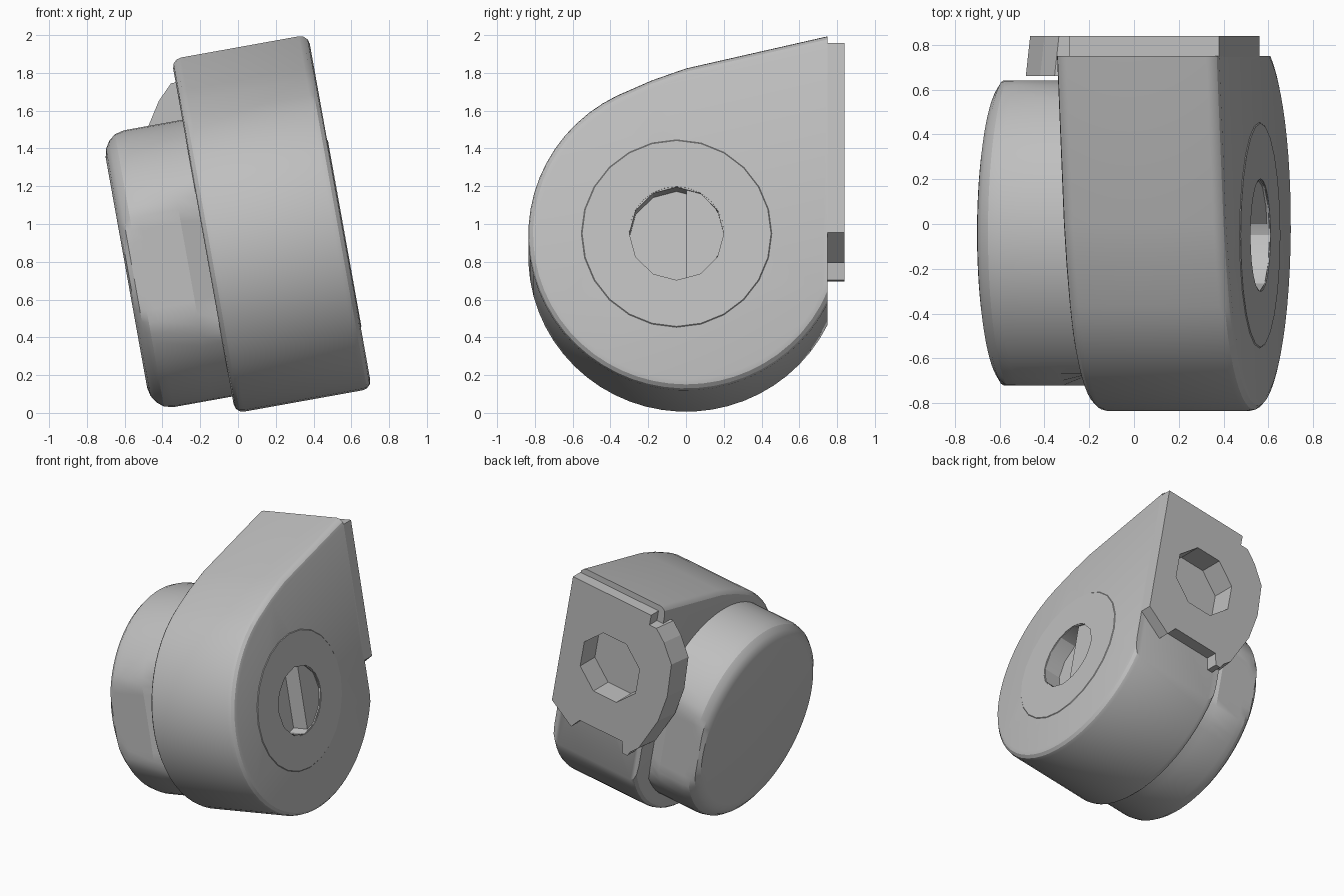
import bpy, bmesh
from math import sin, cos, pi, radians, degrees, acos
from mathutils import Matrix

if "Cube" in bpy.data.objects:
    bpy.data.objects.remove(bpy.data.objects["Cube"])

TILT = Matrix.Rotation(radians(-10.2), 4, 'Y')

grey = bpy.data.materials.new("grey")
grey.use_nodes = True
COLOUR = (0.52, 0.52, 0.52, 1)
grey.diffuse_color = COLOUR
grey.node_tree.nodes["Principled BSDF"].inputs["Base Color"].default_value = COLOUR


def finish(name, bm):
    """Turn a bmesh into a tilted object."""
    bmesh.ops.recalc_face_normals(bm, faces=bm.faces[:])
    mesh = bpy.data.meshes.new(name)
    bm.to_mesh(mesh)
    bm.free()
    mesh.materials.append(grey)
    ob = bpy.data.objects.new(name, mesh)
    ob.matrix_world = TILT
    bpy.context.collection.objects.link(ob)
    return ob


def loft(rings, cap=True):
    """Skin a list of equal point rings."""
    bm = bmesh.new()
    loops = [[bm.verts.new(p) for p in ring] for ring in rings]
    n = len(loops[0])
    for a, b in zip(loops, loops[1:]):
        for i in range(n):
            j = (i + 1) % n
            bm.faces.new((a[i], a[j], b[j], b[i]))
    if cap:
        bm.faces.new(loops[0])
        bm.faces.new(loops[-1])
    return bm


def prism_x(pts, x0, x1):
    return loft([[(x, y, z) for y, z in pts] for x in (x0, x1)])


def prism_y(pts, y0, y1, lean=0):
    """Extrude along y; lean shifts the first end sideways."""
    return loft([[(x + s, y, z) for x, z in pts] for y, s in ((y0, lean), (y1, 0))])


def arc(cx, cy, r, a0, a1, n):
    return [(cx + r * cos(radians(a0 + (a1 - a0) * i / n)),
             cy + r * sin(radians(a0 + (a1 - a0) * i / n))) for i in range(n + 1)]


def cut(ob, cutter_bm):
    cutter = finish("cutter", cutter_bm)
    cutter.hide_render = True
    mod = ob.modifiers.new("cut", 'BOOLEAN')
    mod.operation, mod.solver, mod.object = 'DIFFERENCE', 'EXACT', cutter
    bpy.context.view_layer.objects.active = ob
    bpy.ops.object.modifier_apply(modifier="cut")
    bpy.data.objects.remove(cutter)


def smooth(ob, angle=30):
    bpy.ops.object.select_all(action='DESELECT')
    ob.select_set(True)
    bpy.context.view_layer.objects.active = ob
    bpy.ops.object.shade_smooth_by_angle(angle=radians(angle))


LEFT, RIGHT, BACK = -0.015, 0.72, 0.75
HUB_Y, HUB_Z = -0.05, 0.835


def teardrop(inset):
    """Body outline, drawn in by an inset except at the flat back."""
    r = 0.835 - inset
    end = 360 - degrees(acos(BACK / r))
    return arc(0, HUB_Z, r, 116, end, 36) + [
        (BACK, 1.905 - inset), (0, 1.732 - inset), (-0.18, 1.668 - inset)]


# Teardrop body with rounded rims
RIM = 0.05
rim = [(RIM * (1 - sin(a)), RIM * (1 - cos(a))) for a in (0, pi / 6, pi / 3, pi / 2)]
stations = [(LEFT + dx, d) for d, dx in reversed(rim)]
stations = [(LEFT + dx, d) for dx, d in reversed(rim)] + [(RIGHT - dx, d) for dx, d in rim]
body = finish("body", loft([[(x, y, z) for y, z in teardrop(d)] for x, d in stations]))

# Side socket and rear hole
socket = arc(HUB_Y, HUB_Z, 0.25, 0, 330, 11)
rear_hole = arc(0.30, 1.305, 0.26, 22.5, 337.5, 7)
cut(body, prism_x(socket, RIGHT - 0.13, RIGHT + 0.1))
cut(body, prism_y(rear_hole, 0.66, 1.0))
smooth(body)

# Half of the socket is filled almost to the rim
half = arc(HUB_Y, HUB_Z, 0.25, -78, 78, 8)
finish("socket_step", prism_x(half, RIGHT - 0.15, RIGHT - 0.01))

# Thin raised washer around the socket
steps = 24
rings = []
for x, r in ((RIGHT - 0.01, 0.252), (RIGHT + 0.004, 0.252),
             (RIGHT + 0.004, 0.50), (RIGHT - 0.01, 0.515)):
    rings.append([(x, HUB_Y + r * cos(2 * pi * i / steps),
                   HUB_Z + r * sin(2 * pi * i / steps)) for i in range(steps)])
smooth(finish("side_washer", loft(rings, cap=False)))

# Rear mounting plate with a notched lower edge
outline = [(RIGHT, 1.86), (RIGHT, 0.84), (0.53, 0.71), (0.47, 0.79), (0.10, 0.79),
           (0.08, 0.70), (0.04, 0.70), (-0.01, 0.80), (-0.01, 1.78), (0.04, 1.78), (0.04, 1.86)]
plate = finish("rear_plate", prism_y(outline, 0.745, 0.84))
cut(plate, prism_y(rear_hole, 0.6, 1.0))

# Thicker faceted ear beside the plate
ear = [(0.03, 0.73), (-0.04, 0.80), (-0.16, 1.08), (-0.20, 1.3), (-0.19, 1.56),
       (-0.10, 1.70), (-0.02, 1.78), (0.03, 1.78)]
finish("plate_ear", prism_y(ear, 0.66, 0.84, lean=-0.02))

# Round cap with a flat on its front and back, flats deepening at the collar
turned = [(-0.45, 0.62, 0.68), (-0.44, 0.665, 0.68), (-0.415, 0.705, 0.68),
          (-0.38, 0.733, 0.68), (-0.33, 0.745, 0.68), (-0.12, 0.745, 0.68),
          (0.0, 0.745, 0.63), (0.03, 0.745, 0.63)]
count = 72
rings = []
for x, limit, flat in turned:
    ring = []
    for i in range(count):
        t = 2 * pi * (i + 0.5) / count
        r = min(limit, flat / abs(cos(t)))
        ring.append((x, -0.04 + r * cos(t), HUB_Z + r * sin(t)))
    rings.append(ring)
smooth(finish("flatted_cap", loft(rings)), 22)
